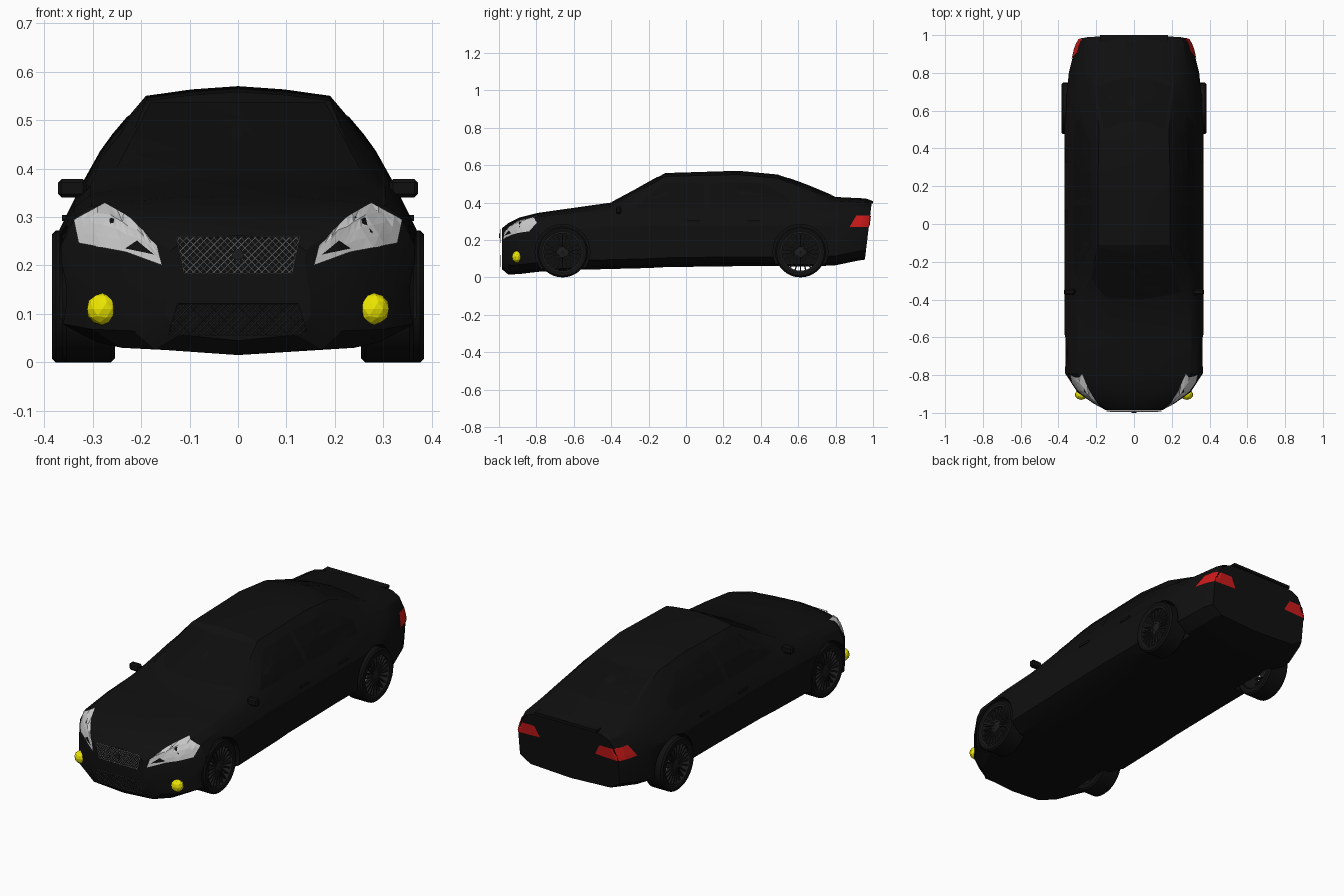
import bpy, bmesh, math
from mathutils import Vector, Matrix
from mathutils.bvhtree import BVHTree

cube = bpy.data.objects.get("Cube")
if cube:
    bpy.data.objects.remove(cube, do_unlink=True)


def material(name, *rgb):
    m = bpy.data.materials.new(name)
    m.use_nodes = True
    m.diffuse_color = (*rgb, 1)
    m.node_tree.nodes["Principled BSDF"].inputs["Base Color"].default_value = (*rgb, 1)
    return m


PAINT = material("black paint", .005, .005, .005)
GLASS = material("dark glass", .004, .004, .004)
RUBBER = material("rubber", .005, .005, .005)
ALLOY = material("dark alloy", .012, .012, .012)
LENS = material("clear lens", .6, .6, .6)
CHROME = material("chrome", .65, .65, .65)
TRIM = material("grey trim", .06, .06, .06)
YELLOW = material("yellow lamp", .85, .8, 0)
RED = material("red lamp", .6, .01, .01)


def finish(name, bm, mat, smooth=None):
    me = bpy.data.meshes.new(name)
    bm.to_mesh(me)
    bm.free()
    ob = bpy.data.objects.new(name, me)
    bpy.context.collection.objects.link(ob)
    me.materials.append(mat)
    if smooth:
        bpy.ops.object.select_all(action='DESELECT')
        ob.select_set(True)
        bpy.context.view_layer.objects.active = ob
        bpy.ops.object.shade_smooth_by_angle(angle=math.radians(smooth))
    return ob


def add_box(bm, center, size, rot=Matrix()):
    bmesh.ops.create_cube(bm, size=1, matrix=rot @ Matrix.Translation(center) @ Matrix.Diagonal((*size, 1)))


# Body shell: stations of y, half width, floor, shoulder, roof half width, roof edge, roof centre
STATIONS = [
    (-.985, .15, .045, .20, .12, .245, .262),
    (-.95, .215, .015, .24, .16, .275, .29),
    (-.89, .30, .018, .27, .22, .305, .32),
    (-.79, .365, .03, .30, .25, .33, .345),
    (-.60, .368, .04, .32, .25, .355, .372),
    (-.40, .368, .045, .33, .25, .38, .40),
    (-.20, .368, .05, .335, .21, .49, .51),
    (-.11, .368, .055, .335, .19, .54, .558),
    (.28, .368, .06, .335, .19, .55, .57),
    (.49, .368, .06, .335, .185, .53, .55),
    (.65, .36, .057, .335, .20, .47, .495),
    (.80, .345, .065, .335, .22, .41, .43),
    (.94, .31, .09, .335, .22, .40, .422),
    (.975, .29, .095, .335, .20, .39, .41),
]


def section(y, w, zb, zs, r, ze, zt):
    half = [(0, zb), (.8 * w, zb + .012), (w, zb + .05), (w, zs - .06), (.92 * w, zs),
            ((.92 * w + r) / 2 + .01, (zs + ze) / 2 + .008), (r, ze), (r / 2, (ze + 2 * zt) / 3), (0, zt)]
    lean = .12 if y > .9 else 0
    full = half + [(-x, z) for x, z in half[-2:0:-1]]
    return [(x, y + lean * (z - .25), z) for x, z in full]


bm = bmesh.new()
rings = [[bm.verts.new(p) for p in section(*s)] for s in STATIONS]
for a, b in zip(rings, rings[1:]):
    for i in range(len(a)):
        j = (i + 1) % len(a)
        bm.faces.new((a[i], a[j], b[j], b[i]))
bm.faces.new(rings[0])
bm.faces.new(rings[-1])
bmesh.ops.recalc_face_normals(bm, faces=bm.faces)
SURFACE = BVHTree.FromBMesh(bm)
body = finish("body", bm, PAINT)

# Wheel arches cut from the body
AXLES = {"front": (-.66, .362), "rear": (.612, .384)}
HUB_Z = .136
for y, _ in AXLES.values():
    for s in (1, -1):
        bm = bmesh.new()
        bmesh.ops.create_cone(bm, cap_ends=True, segments=32, radius1=.147, radius2=.147, depth=.24,
                              matrix=Matrix.Translation((s * .375, y, HUB_Z)) @ Matrix.Rotation(math.pi / 2, 4, 'Y'))
        cutter = finish("arch_cutter", bm, PAINT)
        cutter.hide_render = True
        mod = body.modifiers.new("arch", 'BOOLEAN')
        mod.operation, mod.solver, mod.object = 'DIFFERENCE', 'EXACT', cutter
        bpy.context.view_layer.objects.active = body
        bpy.ops.object.modifier_apply(modifier=mod.name)
        bpy.data.objects.remove(cutter, do_unlink=True)
bpy.ops.object.select_all(action='DESELECT')
body.select_set(True)
bpy.ops.object.shade_smooth_by_angle(angle=math.radians(25))


def panel(name, pts, aim, mat, side=1, cuts=3, lift=.004):
    """Lay an outline onto the body, seen along the aim direction."""
    aim = Vector(aim)
    bm = bmesh.new()
    place = (lambda u, z: (side * u, 0, z)) if aim.y else (lambda u, z: (0, u, z))
    bm.faces.new([bm.verts.new(place(*p)) for p in pts])
    bmesh.ops.triangulate(bm, faces=bm.faces)
    bmesh.ops.subdivide_edges(bm, edges=bm.edges, cuts=cuts, use_grid_fill=True)
    for v in bm.verts:
        start = v.co - aim * 2
        hit, normal, *_ = SURFACE.ray_cast(start, aim)
        if hit is None:
            hit, normal, *_ = SURFACE.find_nearest(v.co + Vector((0, -aim.y * .85, 0)))
        v.co = hit + normal * lift
    bm.normal_update()
    bmesh.ops.reverse_faces(bm, faces=[f for f in bm.faces if f.normal.dot(aim) > 0])
    return finish(name, bm, mat)


FRONT, BACK = (0, 1, 0), (0, -1, 0)
# Windscreen and rear window
panel("windscreen", [(-.25, .40), (.25, .40), (.18, .535), (-.18, .535)], FRONT, GLASS, lift=.002)
panel("rear_window", [(-.2, .44), (.2, .44), (.16, .53), (-.16, .53)], BACK, GLASS, lift=.002)

for side, s in (("left", 1), ("right", -1)):
    inward = (-s, 0, 0)
    # Side glass
    panel(f"front_window_{side}", [(-.27, .37), (.1, .37), (.1, .51), (-.12, .50)], inward, GLASS, lift=.002)
    panel(f"rear_window_{side}", [(.13, .37), (.54, .37), (.56, .42), (.42, .5), (.13, .51)],
          inward, GLASS, lift=.002)
    # Lamps
    panel(f"headlight_{side}", [(.326, .245), (.336, .293), (.274, .326), (.223, .297),
                                (.165, .241), (.155, .20), (.229, .227)], FRONT, LENS, s)
    panel(f"headlight_insert_{side}", [(.17, .222), (.23, .234), (.205, .25)], FRONT, PAINT, s, lift=.006)
    panel(f"tail_light_{side}", [(.16, .275), (.289, .27), (.278, .33), (.19, .33)], BACK, RED, s)
    panel(f"tail_light_wrap_{side}", [(.875, .27), (.977, .27), (.984, .33), (.91, .33)], inward, RED)
    bm = bmesh.new()
    bmesh.ops.create_icosphere(bm, subdivisions=2, radius=.033,
                               matrix=Matrix.Translation((s * .28, -.903, .11)) @ Matrix.Diagonal((1, .85, 1, 1)))
    finish(f"fog_light_{side}", bm, YELLOW)
    # Door mirror with stalk
    bm = bmesh.new()
    add_box(bm, (s * .342, -.36, .359), (.058, .03, .038))
    bmesh.ops.bevel(bm, geom=bm.edges[:], offset=.007, segments=1, affect='EDGES')
    add_box(bm, (s * .305, -.355, .358), (.05, .016, .014))
    finish(f"mirror_{side}", bm, PAINT)
    # Door handles
    bm = bmesh.new()
    for y in (.04, .36):
        add_box(bm, (s * .357, y, .298), (.012, .07, .012))
    finish(f"door_handles_{side}", bm, PAINT)


def lathe(bm, profile, center):
    steps = 36
    rows = []
    for k in range(steps):
        a = math.tau * k / steps
        rows.append([bm.verts.new((center[0] + x, center[1] + r * math.cos(a), center[2] + r * math.sin(a)))
                     for x, r in profile])
    for k in range(steps):
        a, b = rows[k], rows[(k + 1) % steps]
        for i in range(len(profile)):
            j = (i + 1) % len(profile)
            bm.faces.new((a[i], a[j], b[j], b[i]))
    bmesh.ops.recalc_face_normals(bm, faces=bm.faces)


# Wheels with open spokes
for axle, (y, outer) in AXLES.items():
    for side, s in (("left", 1), ("right", -1)):
        c = (s * outer, y, HUB_Z)
        tread = [(-.006, .104), (0, .112), (0, .128), (-.008, .136), (-.1, .136), (-.108, .128), (-.108, .104)]
        bm = bmesh.new()
        lathe(bm, [(s * x, r) for x, r in tread], c)
        finish(f"{axle}_tyre_{side}", bm, RUBBER, 40)
        bm = bmesh.new()
        lathe(bm, [(s * x, r) for x, r in [(-.002, .1), (-.002, .107), (-.1, .107), (-.1, .1)]], c)
        lathe(bm, [(s * x, r) for x, r in [(-.008, .002), (-.012, .026), (-.05, .026), (-.05, .002)]], c)
        for k in range(22):
            spin = Matrix.Translation(c) @ Matrix.Rotation(math.tau * k / 22, 4, 'X')
            add_box(bm, (-s * .016, 0, .062), (.014, .007, .082), spin)
        finish(f"{axle}_rim_{side}", bm, ALLOY, 40)


def grille(name, top, bottom, z_top, z_bottom, y, mat):
    pts = [Vector(p) for p in ((-bottom, y, z_bottom), (bottom, y, z_bottom), (top, y, z_top), (-top, y, z_top))]
    # Outer frame
    bm = bmesh.new()
    face = bm.faces.new([bm.verts.new(p) for p in pts])
    bmesh.ops.inset_region(bm, faces=[face], thickness=.008)
    bmesh.ops.delete(bm, geom=[face], context='FACES_ONLY')
    frame = finish(name + "_frame", bm, mat)
    frame.modifiers.new("depth", 'SOLIDIFY').thickness = .012
    # Diamond mesh trimmed to the frame
    bm = bmesh.new()
    turn = Matrix.Translation((0, y, (z_top + z_bottom) / 2)) @ Matrix.Rotation(math.pi / 2, 4, 'X')
    bmesh.ops.create_grid(bm, x_segments=32, y_segments=32, size=.16,
                          matrix=turn @ Matrix.Rotation(math.pi / 4, 4, 'Z'))
    for a, b in zip(pts, pts[1:] + pts[:1]):
        d = b - a
        bmesh.ops.bisect_plane(bm, geom=bm.verts[:] + bm.edges[:] + bm.faces[:], plane_co=a,
                               plane_no=(d.z, 0, -d.x), clear_outer=True)
    mesh = finish(name + "_mesh", bm, mat)
    mod = mesh.modifiers.new("bars", 'WIREFRAME')
    mod.thickness, mod.use_even_offset = .0035, False


grille("upper_grille", .128, .112, .26, .183, -.993, CHROME)
grille("lower_grille", .125, .145, .121, .055, -.99, TRIM)

# Small round boss in the grille and the boot lip
bm = bmesh.new()
bmesh.ops.create_cone(bm, cap_ends=True, segments=12, radius1=.012, radius2=.012, depth=.008,
                      matrix=Matrix.Translation((0, -.996, .222)) @ Matrix.Rotation(math.pi / 2, 4, 'X'))
finish("grille_boss", bm, ALLOY)
bm = bmesh.new()
add_box(bm, (0, .98, .402), (.36, .04, .014))
finish("boot_lip", bm, PAINT)
